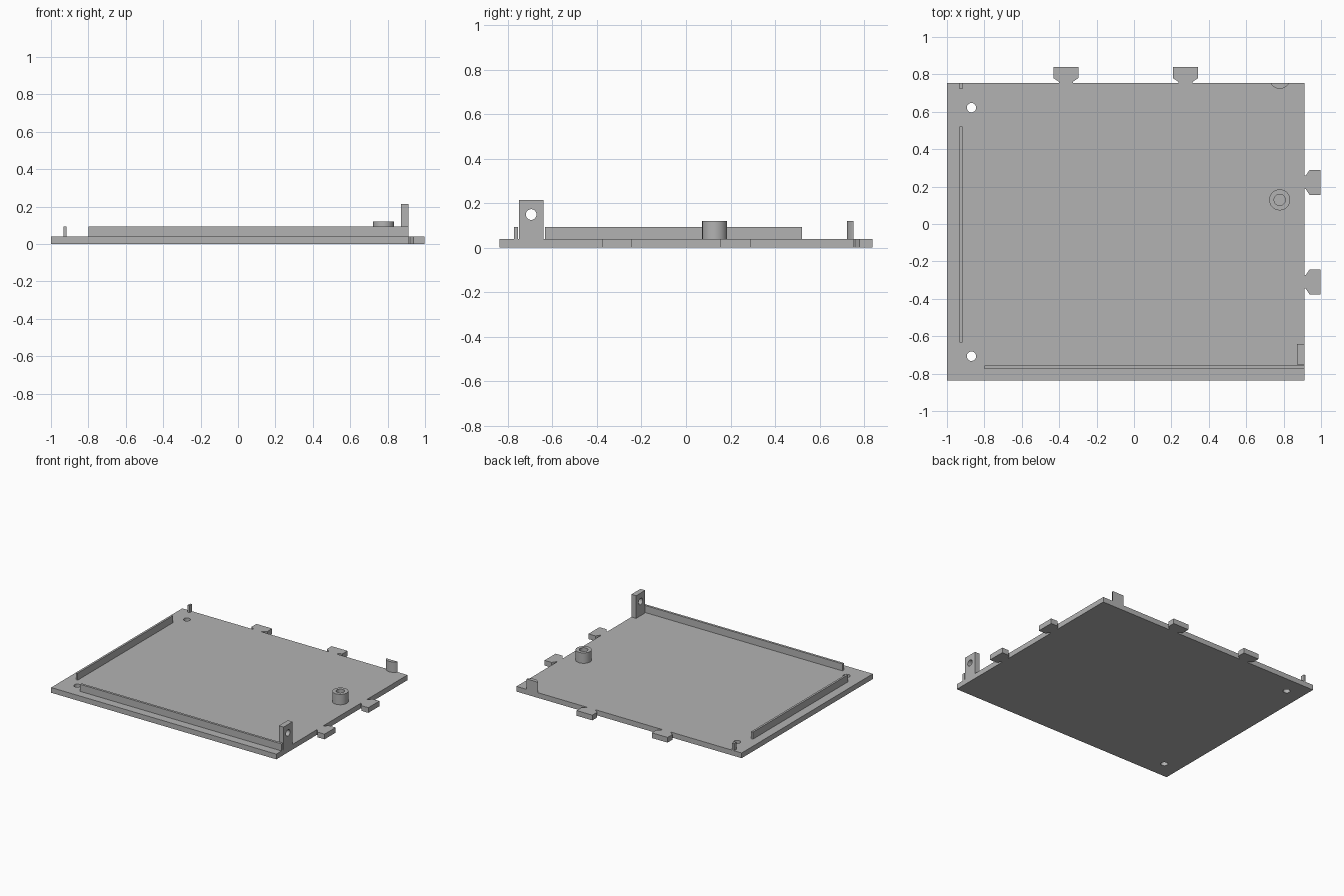
import bpy, bmesh, math
from mathutils import Matrix

if "Cube" in bpy.data.objects:
    bpy.data.objects.remove(bpy.data.objects["Cube"])

LEFT, RIGHT, FRONT, BACK = -1.0, 0.912, -0.838, 0.753
TOP = 0.04          # plate thickness
RIB_TOP = 0.094
POST_TOP = 0.12

grey = bpy.data.materials.new("plain_grey")
grey.use_nodes = True
colour = (0.45, 0.45, 0.45, 1)
grey.diffuse_color = colour
grey.node_tree.nodes["Principled BSDF"].inputs["Base Color"].default_value = colour


def finish(name, bm):
    bmesh.ops.recalc_face_normals(bm, faces=bm.faces)
    mesh = bpy.data.meshes.new(name)
    bm.to_mesh(mesh)
    bm.free()
    mesh.materials.append(grey)
    obj = bpy.data.objects.new(name, mesh)
    bpy.context.collection.objects.link(obj)
    return obj


def prism(name, outline, z0, z1):
    bm = bmesh.new()
    face = bm.faces.new([bm.verts.new((x, y, z0)) for x, y in outline])
    up = bmesh.ops.extrude_face_region(bm, geom=[face])
    verts = [v for v in up["geom"] if isinstance(v, bmesh.types.BMVert)]
    bmesh.ops.translate(bm, verts=verts, vec=(0, 0, z1 - z0))
    return finish(name, bm)


def block(name, x0, x1, y0, y1, z1):
    return prism(name, [(x0, y0), (x1, y0), (x1, y1), (x0, y1)], TOP, z1)


def arc(cx, cy, r, start=0, end=math.tau, n=48):
    return [(cx + r * math.cos(start + (end - start) * i / n),
             cy + r * math.sin(start + (end - start) * i / n)) for i in range(n)]


def drill(obj, cutter):
    cutter.hide_render = True
    cutter.hide_set(True)
    mod = obj.modifiers.new("hole", "BOOLEAN")
    mod.operation = "DIFFERENCE"
    mod.solver = "EXACT"
    mod.object = cutter


def smooth(obj):
    bpy.ops.object.select_all(action="DESELECT")
    obj.select_set(True)
    bpy.context.view_layer.objects.active = obj
    bpy.ops.object.shade_smooth_by_angle(angle=math.radians(30))


# Base plate with flared joining tabs along two edges
half_tab = [(0, 0.037), (0.007, 0.037), (0.027, 0.067), (0.086, 0.067)]
tab = [(out, -side) for out, side in half_tab] + half_tab[::-1]
outline = [(LEFT, FRONT), (RIGHT, FRONT)]
for centre in (-0.309, 0.223):
    outline += [(RIGHT + out, centre + side) for out, side in tab]
outline.append((RIGHT, BACK))
for centre in (0.275, -0.364):
    outline += [(centre - side, BACK + out) for out, side in tab]
outline.append((LEFT, BACK))
plate = prism("base_plate", outline, 0, TOP)

# Screw holes through the plate
for i, y in enumerate((-0.707, 0.622)):
    drill(plate, prism(f"plate_hole_cutter_{i}", arc(-0.869, y, 0.025), -0.1, 0.1))

# Locating ribs
block("front_rib", -0.798, RIGHT, -0.774, -0.756, RIB_TOP)
block("side_rib", -0.934, -0.918, -0.633, 0.522, RIB_TOP)
block("side_rib_end", -0.934, -0.918, 0.723, BACK, RIB_TOP)

# Upright bracket with a sideways hole
bracket = block("bracket", 0.872, RIGHT, -0.75, -0.641, 0.214)
cutter = prism("bracket_hole_cutter", arc(0, 0, 0.024), -0.1, 0.1)
cutter.data.transform(Matrix.Translation((0.89, -0.696, 0.149)) @ Matrix.Rotation(math.pi / 2, 4, "Y"))
drill(bracket, cutter)

# Hollow post
post = prism("hollow_post", arc(0.779, 0.129, 0.056), TOP, POST_TOP)
drill(post, prism("post_hole_cutter", arc(0.779, 0.129, 0.03), TOP - 0.05, 0.2))

# Post segment trimmed flush with the back edge
r, depth = 0.056, 0.03
a = math.acos((r - depth) / r)
pts = arc(0.779, BACK + r - depth, r, -math.pi / 2 - a, -math.pi / 2 + a, 16)
pts.append((0.779 + r * math.sin(a), BACK))
segment = prism("back_post_segment", pts, TOP, POST_TOP)

for obj in (plate, bracket, post, segment):
    smooth(obj)
